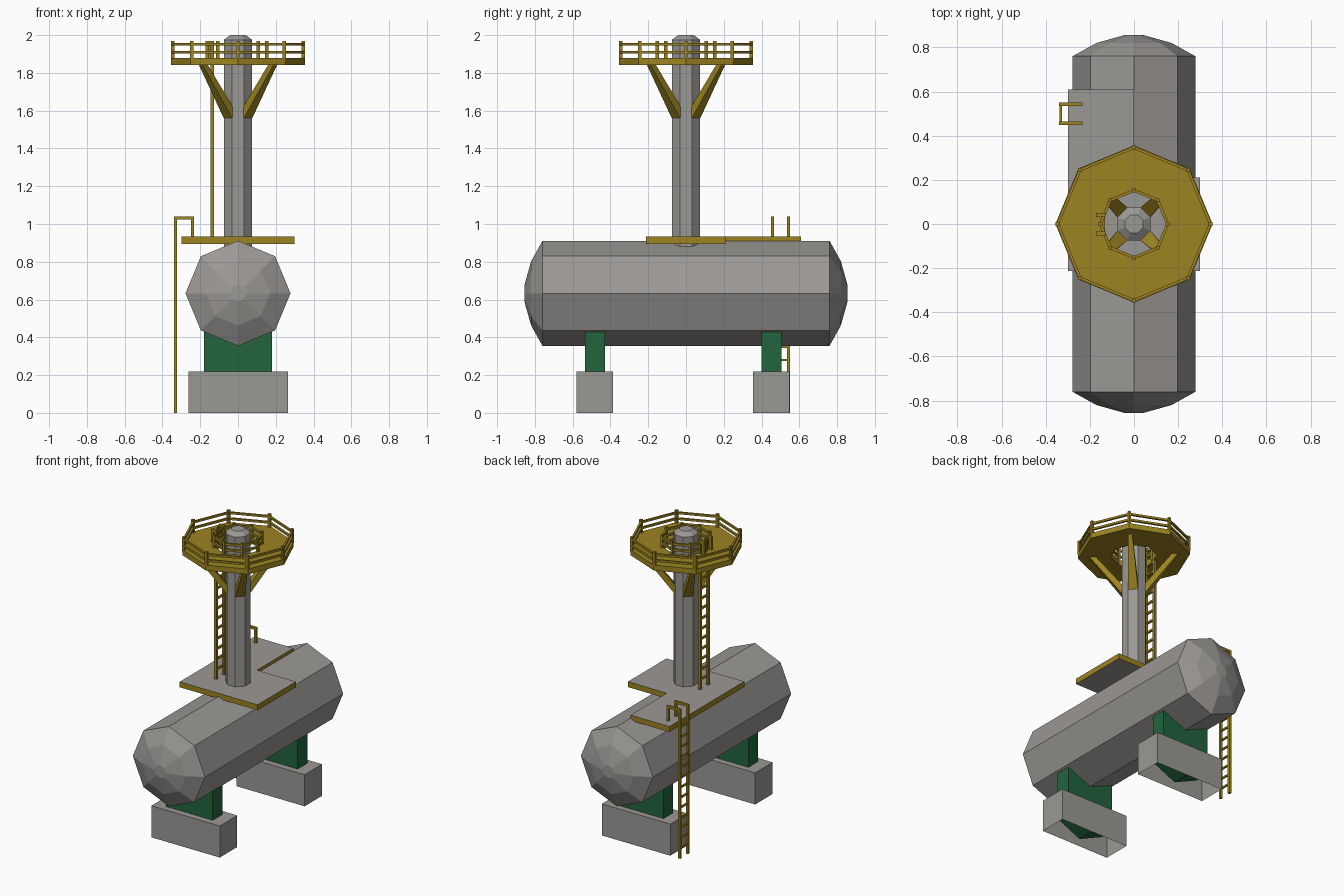
import bpy, bmesh, math
from mathutils import Vector

if "Cube" in bpy.data.objects:
    bpy.data.objects.remove(bpy.data.objects["Cube"])


def material(name, rgb):
    m = bpy.data.materials.new(name)
    m.diffuse_color = (*rgb, 1)
    m.use_nodes = True
    m.node_tree.nodes["Principled BSDF"].inputs["Base Color"].default_value = m.diffuse_color
    return m


GRAY = material("warm_gray", (0.33, 0.315, 0.30))
YELLOW = material("mustard_yellow", (0.33, 0.23, 0.015))
GREEN = material("dark_green", (0.016, 0.125, 0.047))


def finish(name, bm, *mats):
    bmesh.ops.recalc_face_normals(bm, faces=bm.faces)
    me = bpy.data.meshes.new(name)
    bm.to_mesh(me)
    bm.free()
    for m in mats:
        me.materials.append(m)
    ob = bpy.data.objects.new(name, me)
    bpy.context.collection.objects.link(ob)
    return ob


def add_box(bm, lo, hi):
    vs = bmesh.ops.create_cube(bm, size=1)["verts"]
    for v in vs:
        v.co = Vector([lo[i] + (v.co[i] + 0.5) * (hi[i] - lo[i]) for i in range(3)])
    return vs


def add_bar(bm, a, b, w):
    """Square bar between two points."""
    a, b = Vector(a), Vector(b)
    d = b - a
    q = d.to_track_quat('Z', 'Y')
    for v in bmesh.ops.create_cube(bm, size=1)["verts"]:
        v.co = (a + b) / 2 + q @ Vector((v.co.x * w, v.co.y * w, v.co.z * d.length))


def add_rings(bm, profile, phase, axis='Z', centre_z=0.0, closed=False):
    """Eight-sided revolve of (radius, position) points."""
    rings = []
    for r, h in profile:
        ring = []
        for k in range(8):
            t = phase + k * math.pi / 4
            c, s = r * math.cos(t), r * math.sin(t)
            ring.append(bm.verts.new((c, s, h) if axis == 'Z' else (c, h, centre_z + s)))
        rings.append(ring)
    pairs = list(zip(rings, rings[1:]))
    if closed:
        pairs.append((rings[-1], rings[0]))
    for p, q in pairs:
        for k in range(8):
            j = (k + 1) % 8
            bm.faces.new((p[k], p[j], q[j], q[k]))
    if not closed:
        for ring in (rings[0], rings[-1]):
            bm.faces.new(ring)


def add_prism(bm, pts, direction):
    f = bm.faces.new([bm.verts.new(p) for p in pts])
    new = bmesh.ops.extrude_face_region(bm, geom=[f])["geom"]
    bmesh.ops.translate(bm, vec=direction, verts=[g for g in new if isinstance(g, bmesh.types.BMVert)])


# Horizontal tank with domed ends
bm = bmesh.new()
half = [(0.278, 0.76), (0.17, 0.82), (0.045, 0.855)]
add_rings(bm, [(r, -y) for r, y in reversed(half)] + half, 0, 'Y', 0.633)
finish("tank", bm, GRAY)

# Saddles and open-bottomed footings
for label, y in (("front", -0.482), ("back", 0.452)):
    bm = bmesh.new()
    outline = [(-0.18, 0.435), (-0.18, 0.1), (0, 0.02), (0.18, 0.1), (0.18, 0.435)]
    add_prism(bm, [(x, y - 0.053, z) for x, z in outline], (0, 0.106, 0))
    finish(label + "_saddle", bm, GREEN)
    bm = bmesh.new()
    add_box(bm, (-0.262, y - 0.097, 0), (0.265, y + 0.095, 0.22))
    bmesh.ops.delete(bm, geom=[f for f in bm.faces if f.calc_center_median().z < 0.01],
                     context='FACES_ONLY')
    finish(label + "_footing", bm, GRAY)

# L-shaped walkway with yellow edges
bm = bmesh.new()
outline = [(-0.3, -0.213), (0.3, -0.213), (0.3, 0.21), (0, 0.21), (0, 0.61), (-0.3, 0.61)]
add_prism(bm, [(x, y, 0.895) for x, y in outline], (0, 0, 0.038))
bm.normal_update()
for f in bm.faces:
    f.material_index = 0 if abs(f.normal.z) > 0.5 else 1
finish("lower_walkway", bm, GRAY, YELLOW)

# Column
bm = bmesh.new()
add_rings(bm, [(0.081, 0.84), (0.081, 1.975), (0.045, 2.0)], math.pi / 8)
finish("column", bm, GRAY)

# Octagonal upper platform
bm = bmesh.new()
add_rings(bm, [(0.145, 1.843), (0.356, 1.843), (0.356, 1.88), (0.145, 1.88)], 0, closed=True)
finish("upper_platform", bm, YELLOW)

# Inner and outer guard rails
for label, r in (("outer", 0.346), ("inner", 0.152)):
    bm = bmesh.new()
    for z in (1.91, 1.951):
        add_rings(bm, [(r - 0.007, z - 0.007), (r + 0.007, z - 0.007),
                       (r + 0.007, z + 0.007), (r - 0.007, z + 0.007)], 0, closed=True)
    for k in range(8):
        t = k * math.pi / 4
        p = (r * math.cos(t), r * math.sin(t))
        add_bar(bm, (*p, 1.87), (*p, 1.97), 0.017)
    finish(label + "_guard_rail", bm, YELLOW)

# Four tapered braces on the diagonals
bm = bmesh.new()
for k in range(4):
    t = math.pi / 4 + k * math.pi / 2
    out = Vector((math.cos(t), math.sin(t), 0))
    side = Vector((-out.y, out.x, 0))
    rings = []
    for r0, r1, w, z0, z1 in ((0.07, 0.075, 0.032, 1.62, 1.56), (0.245, 0.285, 0.013, 1.85, 1.85)):
        rings.append([bm.verts.new(out * r + side * s * w + Vector((0, 0, z)))
                      for r, z, s in ((r0, z0, -1), (r0, z0, 1), (r1, z1, 1), (r1, z1, -1))])
    a, b = rings
    for i in range(4):
        j = (i + 1) % 4
        bm.faces.new((a[i], a[j], b[j], b[i]))
    bm.faces.new(a)
    bm.faces.new(b)
finish("platform_braces", bm, YELLOW)


# Ladders with hooked handrails
def ladder(name, x, x_hook, ys, z0, z_deck, z_top, step, w):
    bm = bmesh.new()
    lo, hi = min(x, x_hook), max(x, x_hook)
    for y in ys:
        add_bar(bm, (x, y, z0), (x, y, z_top), w)
        add_bar(bm, (x_hook, y, z_deck), (x_hook, y, z_top), w)
        add_bar(bm, (lo - w / 2, y, z_top - w / 2), (hi + w / 2, y, z_top - w / 2), w)
    z = z0 + step
    while z < z_deck + 0.01:
        add_bar(bm, (x, ys[0], z), (x, ys[1], z), w * 0.7)
        z += step
    finish(name, bm, YELLOW)


ladder("lower_ladder", -0.332, -0.242, (0.457, 0.542), 0, 0.93, 1.04, 0.07, 0.016)
ladder("upper_ladder", -0.137, -0.163, (-0.044, 0.04), 0.93, 1.88, 1.97, 0.07, 0.018)
